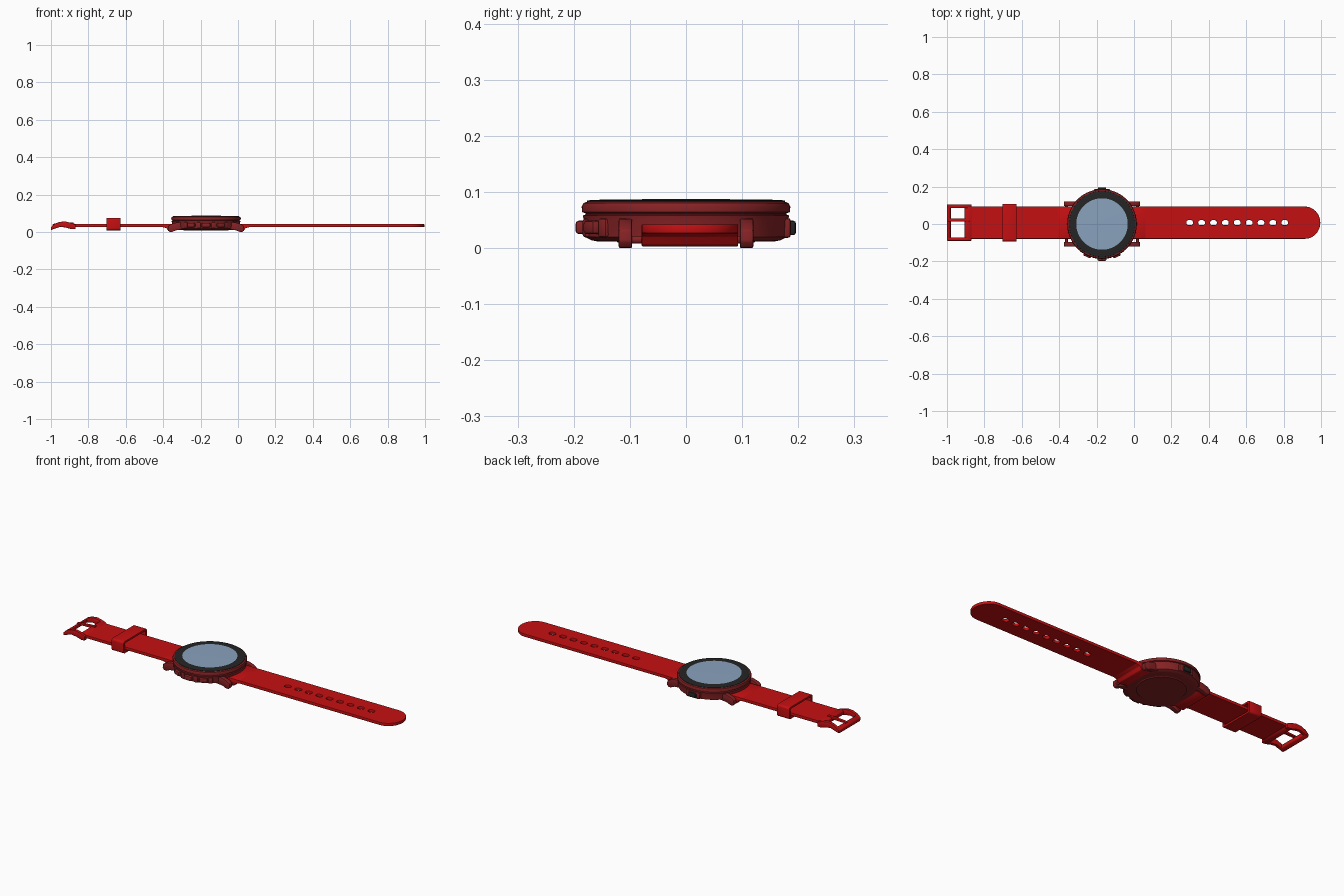
import bpy, bmesh, math
from mathutils import Matrix, Vector

if "Cube" in bpy.data.objects:
    bpy.data.objects.remove(bpy.data.objects["Cube"])

CX, SY = -0.171, 0.007      # watch centre x, strap centre y


def material(name, rgb):
    m = bpy.data.materials.new(name)
    m.diffuse_color = (*rgb, 1)
    m.use_nodes = True
    m.node_tree.nodes["Principled BSDF"].inputs["Base Color"].default_value = m.diffuse_color
    return m


RED = material("strap red", (0.56, 0.005, 0.006))
CASE = material("case dark red", (0.24, 0.016, 0.018))
BLACK = material("bezel black", (0.018, 0.018, 0.018))
GLASS = material("screen blue grey", (0.25, 0.36, 0.51))


def finish(ob, mat, bevel=0.0, angle=35):
    ob.data.materials.clear()
    ob.data.materials.append(mat)
    bpy.ops.object.select_all(action='DESELECT')
    ob.select_set(True)
    bpy.context.view_layer.objects.active = ob
    if bevel:
        b = ob.modifiers.new("Bevel", 'BEVEL')
        b.width, b.segments, b.limit_method = bevel, 2, 'ANGLE'
        bpy.ops.object.modifier_apply(modifier="Bevel")
    bpy.ops.object.shade_smooth_by_angle(angle=math.radians(angle))
    return ob


def from_bmesh(name, bm, mat, bevel=0.0):
    bmesh.ops.recalc_face_normals(bm, faces=bm.faces)
    me = bpy.data.meshes.new(name)
    bm.to_mesh(me)
    bm.free()
    ob = bpy.data.objects.new(name, me)
    bpy.context.collection.objects.link(ob)
    return finish(ob, mat, bevel)


def lathe(name, profile, mat, n=96):
    """Revolve (r, z) points about the watch axis."""
    bm = bmesh.new()
    vs = [bm.verts.new((CX + r, 0, z)) for r, z in profile]
    es = [bm.edges.new(p) for p in zip(vs, vs[1:])]
    bmesh.ops.spin(bm, geom=vs + es, cent=(CX, 0, 0), axis=(0, 0, 1),
                   angle=2 * math.pi, steps=n, use_duplicate=False)
    bmesh.ops.remove_doubles(bm, verts=bm.verts, dist=1e-5)
    return from_bmesh(name, bm, mat)


def prism(name, pts, y0, y1, mat, bevel=0.0):
    """Extrude an (x, z) outline along y."""
    bm = bmesh.new()
    f = bm.faces.new([bm.verts.new((x, y0, z)) for x, z in pts])
    g = bmesh.ops.extrude_face_region(bm, geom=[f])
    bmesh.ops.translate(bm, vec=(0, y1 - y0, 0),
                        verts=[v for v in g["geom"] if isinstance(v, bmesh.types.BMVert)])
    return from_bmesh(name, bm, mat, bevel)


def box(name, size, mtx, mat, bevel):
    bm = bmesh.new()
    bmesh.ops.create_cube(bm, size=1, matrix=mtx @ Matrix.Diagonal((*size, 1)))
    return from_bmesh(name, bm, mat, bevel)


def plate(name, outlines, thick, mtx, mat, bevel=0.002):
    """Flat plate from a 2D outline; further outlines are holes."""
    cu = bpy.data.curves.new(name, 'CURVE')
    cu.dimensions, cu.fill_mode = '2D', 'BOTH'
    cu.extrude, cu.bevel_depth, cu.offset = thick / 2 - bevel, bevel, -bevel
    cu.bevel_resolution = 1
    for pts in outlines:
        s = cu.splines.new('POLY')
        s.points.add(len(pts) - 1)
        for p, (x, y) in zip(s.points, pts):
            p.co = (x, y, 0, 1)
        s.use_cyclic_u = True
    ob = bpy.data.objects.new(name, cu)
    bpy.context.collection.objects.link(ob)
    ob.matrix_world = mtx
    bpy.ops.object.select_all(action='DESELECT')
    ob.select_set(True)
    bpy.context.view_layer.objects.active = ob
    bpy.ops.object.convert(target='MESH')
    return finish(bpy.context.view_layer.objects.active, mat)


def rounded(w, h, r, cx=0.0, cy=0.0, n=6):
    """Rounded rectangle outline."""
    pts = []
    for k, (sx, sy) in enumerate([(1, 1), (-1, 1), (-1, -1), (1, -1)]):
        for i in range(n + 1):
            a = math.pi / 2 * (k + i / n)
            pts.append((cx + sx * (w / 2 - r) + r * math.cos(a),
                        cy + sy * (h / 2 - r) + r * math.sin(a)))
    return pts


# case body with a groove under the top ring
lathe("case", [(0, .012), (.158, .012), (.168, .014), (.180, .020), (.182, .050),
               (.184, .058), (.179, .060), (.179, .062), (.185, .064), (.186, .074),
               (.183, .080), (.176, .083), (0, .083)], CASE)
lathe("bezel", [(.177, .080), (.176, .0845), (.168, .086), (.136, .0865), (.136, .082)], BLACK)
lathe("screen", [(.1375, .083), (.1375, .0865), (.07, .0872), (0, .0875)], GLASS)
lathe("back_cover", [(.125, .013), (.120, .009), (0, .008)], CASE)

# lugs, spring bars and the thick strap ends between them, on both sides
LUG = [(.10, .055), (.155, .052), (.185, .043), (.202, .032), (.204, .012),
       (.196, .001), (.182, 0), (.160, .010), (.10, .016)]
END = [(.14, .040), (.175, .0425), (.235, .0425), (.235, .027), (.212, .021),
       (.202, .006), (.192, .003), (.172, .006), (.14, .014)]
for side, s in (("right", 1), ("left", -1)):
    for tag, y in (("front", -.108), ("rear", .108)):
        prism(f"lug_{side}_{tag}", [(CX + s * x, z) for x, z in LUG],
              y - .012, y + .012, CASE, .003)
    prism(f"strap_end_{side}", [(CX + s * x, z) for x, z in END],
          SY - .086, SY + .086, RED, .002)
    bm = bmesh.new()
    bmesh.ops.create_cone(bm, cap_ends=True, segments=16, radius1=.007, radius2=.007, depth=.22,
                          matrix=Matrix.Translation((CX + s * .190, 0, .015))
                          @ Matrix.Rotation(math.pi / 2, 4, 'X'))
    from_bmesh(f"spring_bar_{side}", bm, CASE)


def radial(angle, r, z):
    """Frame on the case rim; angle 0 is the front, local -y points outward."""
    return (Matrix.Translation((CX, 0, 0)) @ Matrix.Rotation(math.radians(angle), 4, 'Z')
            @ Matrix.Translation((0, -r, z)))


# front buttons with guards between them, and a dark rear button
for name, a, w, r in (("left", -25, .042, .181), ("middle", 0, .046, .184), ("right", 25, .042, .181)):
    box(f"button_{name}", (w, .026, .024), radial(a, r, .037), CASE, .006)
for name, a in (("outer_left", -36), ("inner_left", -12.5), ("inner_right", 12.5), ("outer_right", 36)):
    box(f"button_guard_{name}", (.024, .03, .034), radial(a, .172, .036), CASE, .005)
box("rear_button_guard", (.085, .03, .036), radial(180, .172, .036), CASE, .006)
box("rear_button", (.045, .024, .026), radial(180, .184, .036), BLACK, .005)

# long strap with rounded tip and nine holes
tip = [(.915 + .081 * math.cos(a), SY + .086 * math.sin(a))
       for a in [math.pi * (i / 24 - .5) for i in range(25)]]
outline = [(CX + .23, SY + .086), (CX + .23, SY - .086)] + tip
holes = [rounded(.036, .027, .012, .298 + .0635 * i, SY, 4) for i in range(9)]
level = Matrix.Translation((0, 0, .0345))
plate("long_strap", [outline] + holes, .016, level, RED)

# short strap
plate("short_strap", [rounded(.50, .172, .004, -.65, SY)], .016, level, RED)

# keeper loop around the short strap
stand = (Matrix.Translation((-.666, SY, .042)) @ Matrix.Rotation(math.pi / 2, 4, 'Z')
         @ Matrix.Rotation(math.pi / 2, 4, 'X'))
plate("keeper_loop", [rounded(.202, .066, .012), rounded(.178, .044, .006)], .075, stand, RED)

# arched buckle: two side bars, front bar, hinge bar and tongue
ARCH = [(-1.0, .012), (-1.0, .026), (-.982, .043), (-.955, .054), (-.925, .057), (-.895, .050),
        (-.869, .040), (-.869, .016), (-.890, .015), (-.920, .024), (-.950, .028), (-.975, .020)]
for tag, y in (("front", SY - .088), ("rear", SY + .088)):
    prism(f"buckle_side_{tag}", ARCH, y - .009, y + .009, RED, .003)
prism("buckle_front_bar", [(-1.0, .010), (-1.0, .026), (-.984, .041), (-.979, .036), (-.979, .019)],
      SY - .09, SY + .09, RED, .002)
prism("buckle_hinge_bar", [(-.906, .024), (-.906, .042), (-.898, .048), (-.878, .046), (-.866, .042),
                           (-.866, .027), (-.878, .020), (-.898, .019)],
      SY - .084, SY + .084, RED, .002)
prism("buckle_tongue", [(-.992, .036), (-.988, .044), (-.955, .047), (-.92, .049), (-.88, .052),
                        (-.88, .040), (-.92, .037), (-.955, .036)],
      .014, .030, RED, .002)
